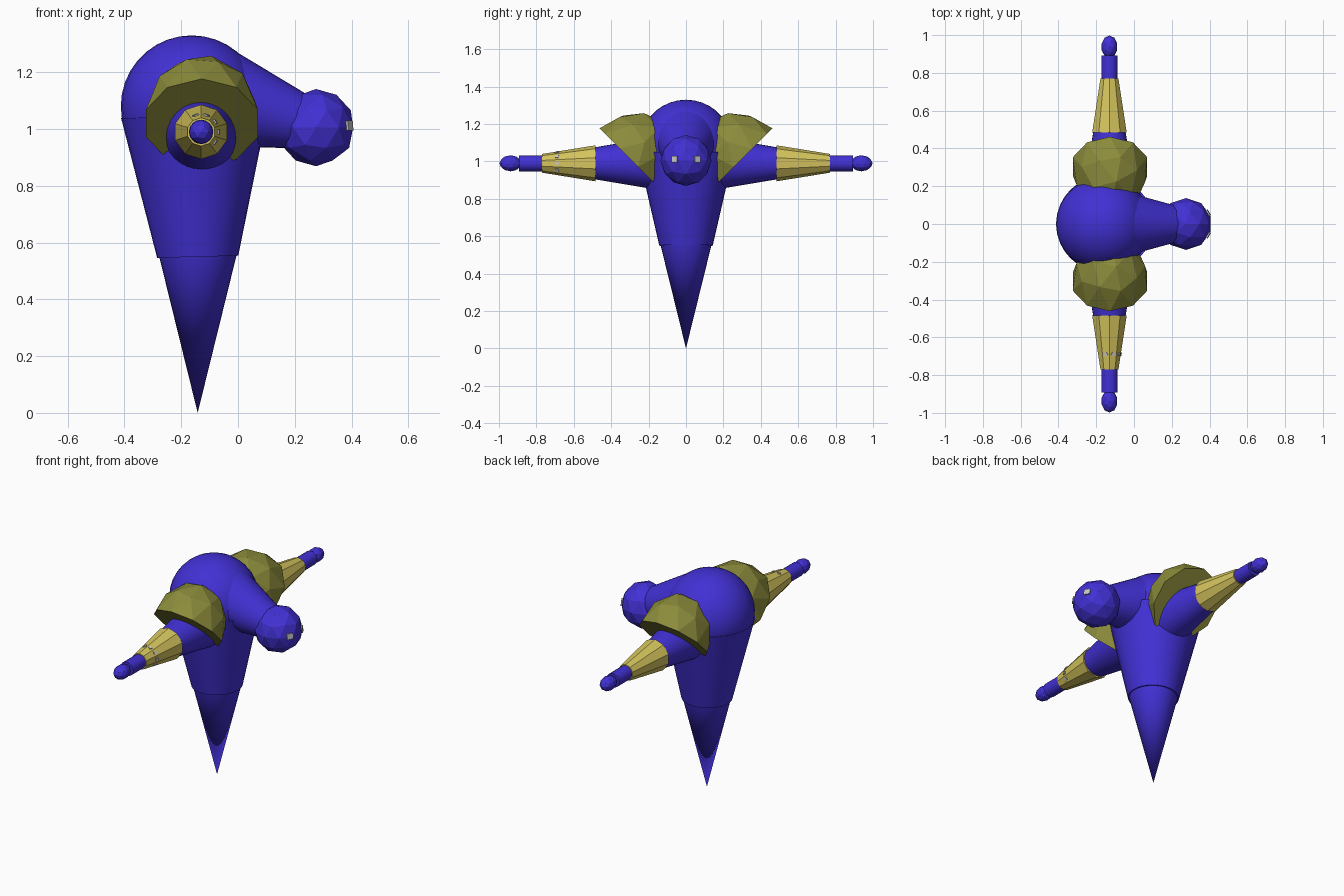
import bpy, bmesh, math
from mathutils import Vector, Matrix

if "Cube" in bpy.data.objects:
    bpy.data.objects.remove(bpy.data.objects["Cube"])


def material(name, rgb):
    m = bpy.data.materials.new(name)
    m.diffuse_color = (*rgb, 1)
    m.use_nodes = True
    m.node_tree.nodes["Principled BSDF"].inputs["Base Color"].default_value = m.diffuse_color
    return m


BLUE = material("indigo_skin", (0.054, 0.030, 0.66))
OLIVE = material("olive_armour", (0.26, 0.26, 0.045))
GOLD = material("pale_gold", (0.66, 0.55, 0.11))
GREY = material("light_grey", (0.56, 0.56, 0.58))


def finish(bm, name, mat, matrix, smooth=False):
    bmesh.ops.transform(bm, matrix=matrix, verts=bm.verts)
    bmesh.ops.recalc_face_normals(bm, faces=bm.faces)
    me = bpy.data.meshes.new(name)
    bm.to_mesh(me)
    bm.free()
    me.materials.append(mat)
    ob = bpy.data.objects.new(name, me)
    bpy.context.collection.objects.link(ob)
    if smooth:
        bpy.ops.object.select_all(action='DESELECT')
        ob.select_set(True)
        bpy.context.view_layer.objects.active = ob
        bpy.ops.object.shade_smooth_by_angle(angle=math.radians(35))
    return ob


def taper(name, mat, p0, p1, r0, r1, sides=32, smooth=True, spin=0.0):
    """Cone or cylinder between two points."""
    p0, p1 = Vector(p0), Vector(p1)
    d = p1 - p0
    bm = bmesh.new()
    bmesh.ops.create_cone(bm, cap_ends=True, segments=sides,
                          radius1=r0, radius2=r1, depth=d.length)
    rot = d.to_track_quat('Z', 'Y').to_matrix().to_4x4()
    mtx = Matrix.Translation((p0 + p1) / 2) @ rot @ Matrix.Rotation(spin, 4, 'Z')
    return finish(bm, name, mat, mtx, smooth)


def ball(name, mat, loc, size, subdiv=2):
    """Low-poly faceted ball."""
    bm = bmesh.new()
    bmesh.ops.create_icosphere(bm, subdivisions=subdiv, radius=1)
    return finish(bm, name, mat, Matrix.Translation(loc) @ Matrix.Diagonal((*size, 1)))


def plate(name, loc, normal, size):
    """Thin plate facing along a normal."""
    bm = bmesh.new()
    bmesh.ops.create_cube(bm, size=1)
    rot = Vector(normal).to_track_quat('Z', 'Y').to_matrix().to_4x4()
    return finish(bm, name, GREY,
                  Matrix.Translation(loc) @ rot @ Matrix.Diagonal((*size, 1)))


# Body: pointed tail, widening torso, rounded back and tapered neck
taper("tail", BLUE, (-0.142, 0, 0), (-0.142, 0, 0.56), 0, 0.138)
taper("torso", BLUE, (-0.142, 0, 0.55), (-0.155, 0, 1.045), 0.143, 0.257)
bm = bmesh.new()
bmesh.ops.create_uvsphere(bm, u_segments=28, v_segments=18, radius=0.25)
finish(bm, "hunched_back", BLUE, Matrix.Translation((-0.163, 0, 1.08)), True)
taper("neck", BLUE, (-0.1, 0, 1.12), (0.24, 0, 1.02), 0.185, 0.092)

# Head and eyes
ball("head", BLUE, (0.275, 0, 1.005), (0.137, 0.137, 0.136))
for s in (-1, 1):
    plate("eye", (0.393, s * 0.06, 1.012), (0.85, s * 0.5, 0.1), (0.034, 0.034, 0.009))

# Arms, bracers, hands and shoulder pads on both sides
AX, AZ = -0.13, 0.99
for s, side in ((-1, "right"), (1, "left")):
    def at(y):
        return (AX, s * y, AZ)
    taper(side + "_upper_arm", BLUE, at(0.15), at(0.52), 0.142, 0.08)
    taper(side + "_bracer", GOLD, at(0.485), at(0.77), 0.096, 0.05,
          sides=10, smooth=False, spin=0 if s < 0 else math.pi)
    taper(side + "_wrist", BLUE, at(0.74), at(0.893), 0.043, 0.043, sides=16)
    ball(side + "_hand", BLUE, at(0.938), (0.043, 0.06, 0.043))

    # Half dome tilted up and in towards the body
    bm = bmesh.new()
    bmesh.ops.create_icosphere(bm, subdivisions=2, radius=1)
    geom = bm.verts[:] + bm.edges[:] + bm.faces[:]
    bmesh.ops.bisect_plane(bm, geom=geom, plane_co=(0, 0, 0),
                           plane_no=(0, 0, 1), clear_inner=True)
    bmesh.ops.holes_fill(bm, edges=[e for e in bm.edges if e.is_boundary])
    tilt = Matrix.Rotation(s * math.radians(45), 4, 'X')
    finish(bm, side + "_shoulder_pad", OLIVE,
           Matrix.Translation((-0.127, s * 0.305, 1.02)) @ tilt
           @ Matrix.Diagonal((0.207, 0.222, 0.265, 1)))

# Studs around the right bracer
for deg in (108, 72, 36, 0, -36):
    a = math.radians(deg)
    n = Vector((math.cos(a), 0, math.sin(a)))
    plate("bracer_stud", Vector((AX, -0.69, AZ)) + n * 0.061,
          n + Vector((0, -0.16, 0)), (0.018, 0.018, 0.008))
